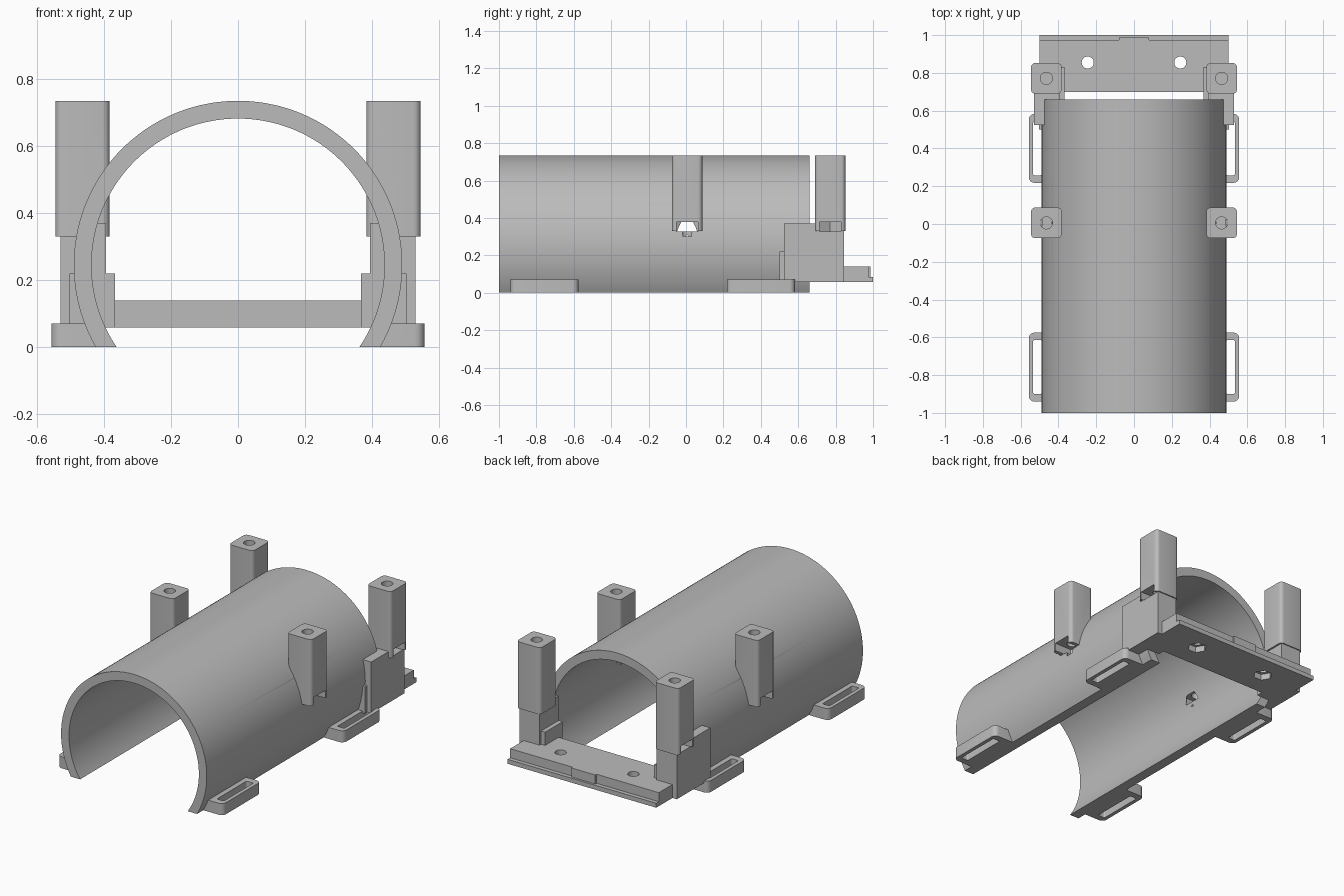
import bpy, bmesh, math

if "Cube" in bpy.data.objects:
    bpy.data.objects.remove(bpy.data.objects["Cube"])

CZ, R_OUT, R_IN = 0.245, 0.49, 0.437
PX, HALF = 0.464, 0.081          # post centre and half width
MID_Y, BACK_Y = 0.006, 0.771     # post rows

grey = bpy.data.materials.new("plain_grey")
grey.diffuse_color = (0.5, 0.5, 0.5, 1)
grey.use_nodes = True
grey.node_tree.nodes["Principled BSDF"].inputs["Base Color"].default_value = grey.diffuse_color
cutters, parts = [], []


def prism(name, pts, axis, lo, hi, cutter=False):
    """Extrude a 2D profile along an axis from lo to hi."""
    put = {'X': lambda a, b, c: (c, a, b),
           'Y': lambda a, b, c: (a, c, b),
           'Z': lambda a, b, c: (a, b, c)}[axis]
    bm = bmesh.new()
    low = [bm.verts.new(put(a, b, lo)) for a, b in pts]
    top = [bm.verts.new(put(a, b, hi)) for a, b in pts]
    bm.faces.new(low)
    bm.faces.new(top)
    n = len(pts)
    for i in range(n):
        j = (i + 1) % n
        bm.faces.new((low[i], low[j], top[j], top[i]))
    bmesh.ops.recalc_face_normals(bm, faces=bm.faces)
    me = bpy.data.meshes.new(name)
    bm.to_mesh(me)
    bm.free()
    me.materials.append(grey)
    ob = bpy.data.objects.new(name, me)
    bpy.context.collection.objects.link(ob)
    ob.hide_render = cutter
    (cutters if cutter else parts).append(ob)
    return ob


def rect(x0, x1, y0, y1):
    return [(x0, y0), (x1, y0), (x1, y1), (x0, y1)]


def rounded(x0, x1, y0, y1, r):
    x0, x1 = min(x0, x1), max(x0, x1)
    pts = []
    for k, (cx, cy) in enumerate([(x1 - r, y1 - r), (x0 + r, y1 - r),
                                  (x0 + r, y0 + r), (x1 - r, y0 + r)]):
        for i in range(6):
            a = math.pi / 2 * (k + i / 5)
            pts.append((cx + r * math.cos(a), cy + r * math.sin(a)))
    return pts


def circle(cx, cy, r, n):
    return [(cx + r * math.cos(2 * math.pi * i / n),
             cy + r * math.sin(2 * math.pi * i / n)) for i in range(n)]


def arc(r, n=96):
    a0 = math.asin(-CZ / r)
    a1 = math.pi - a0
    return [(r * math.cos(a0 + (a1 - a0) * i / n),
             CZ + r * math.sin(a0 + (a1 - a0) * i / n)) for i in range(n + 1)]


def cut(ob, *tools):
    for t in tools:
        m = ob.modifiers.new("cut", 'BOOLEAN')
        m.operation = 'DIFFERENCE'
        m.solver = 'EXACT'
        m.object = t


# arched cover, open at the bottom
shell = prism("arched_cover", arc(R_OUT) + arc(R_IN)[::-1], 'Y', -1.0, 0.66)
bore = prism("bore_cutter", circle(0, CZ, 0.48, 96), 'Y', -1.2, 0.66, True)

# rear cross plate with a stepped lip
plate = prism("rear_plate", [(0.70, 0.058), (1.0, 0.058), (1.0, 0.085),
                             (0.975, 0.085), (0.975, 0.14), (0.70, 0.14)],
              'X', -0.5, 0.5)
prism("plate_tab", rect(-0.08, 0.08, 0.96, 0.987), 'Z', 0.07, 0.14)

for s, side in ((1, "right"), (-1, "left")):
    # plate screw holes with hexagonal nut pockets below
    cut(plate,
        prism("plate_hole_cutter", circle(s * 0.245, 0.855, 0.032, 24), 'Z', 0, 0.2, True),
        prism("plate_nut_cutter", circle(s * 0.245, 0.855, 0.055, 6), 'Z', 0, 0.095, True))

    # screw posts with a side nut slot at the bottom
    tools = {}
    for row, y in (("middle", MID_Y), ("rear", BACK_Y)):
        post = prism(f"{row}_post_{side}",
                     rounded(s * (PX - HALF), s * (PX + HALF), y - HALF, y + HALF, 0.022),
                     'Z', 0.33, 0.735)
        hole = prism("screw_cutter", circle(s * PX, y, 0.032, 24), 'Z', 0.30, 0.9, True)
        slot = prism("nut_slot_cutter",
                     [(s * (PX + dx), y + dy) for dx, dy in
                      ((-0.066, 0), (-0.033, -0.057), (0.13, -0.057),
                       (0.13, 0.057), (-0.033, 0.057))],
                     'Z', 0.328, 0.378, True)
        tools[row] = (hole, slot)
        cut(post, hole, slot)
        if row == "middle":
            cut(post, bore)
    cut(shell, *tools["middle"])

    # brackets joining the cover to the rear plate
    block = prism(f"bracket_{side}", rect(s * 0.394, s * 0.53, 0.523, 0.845),
                  'Z', 0.058, 0.37)
    cut(block, bore, *tools["rear"])
    foot = prism(f"bracket_foot_{side}", rect(s * 0.367, s * 0.503, 0.50, 0.83),
                 'Z', 0.058, 0.22)
    cut(foot, bore)

    # strap loops along the lower edges
    for y0, where in ((-0.94, "front"), (0.218, "rear")):
        y1 = y0 + 0.365
        loop = prism(f"strap_loop_{where}_{side}",
                     rounded(s * 0.37, s * 0.557, y0, y1, 0.03), 'Z', 0, 0.07)
        slit = prism("strap_slit_cutter",
                     rounded(s * 0.488, s * 0.534, y0 + 0.04, y1 - 0.04, 0.008),
                     'Z', -0.1, 0.2, True)
        cut(loop, slit, bore)

# bake the cuts, drop the cutters
dg = bpy.context.evaluated_depsgraph_get()
dg.update()
baked = [(o, bpy.data.meshes.new_from_object(o.evaluated_get(dg))) for o in parts]
for o, me in baked:
    o.modifiers.clear()
    o.data = me
for c in cutters:
    bpy.data.objects.remove(c)

bpy.ops.object.select_all(action='DESELECT')
for o in parts:
    o.select_set(True)
bpy.context.view_layer.objects.active = parts[0]
bpy.ops.object.shade_smooth_by_angle(angle=math.radians(30))
